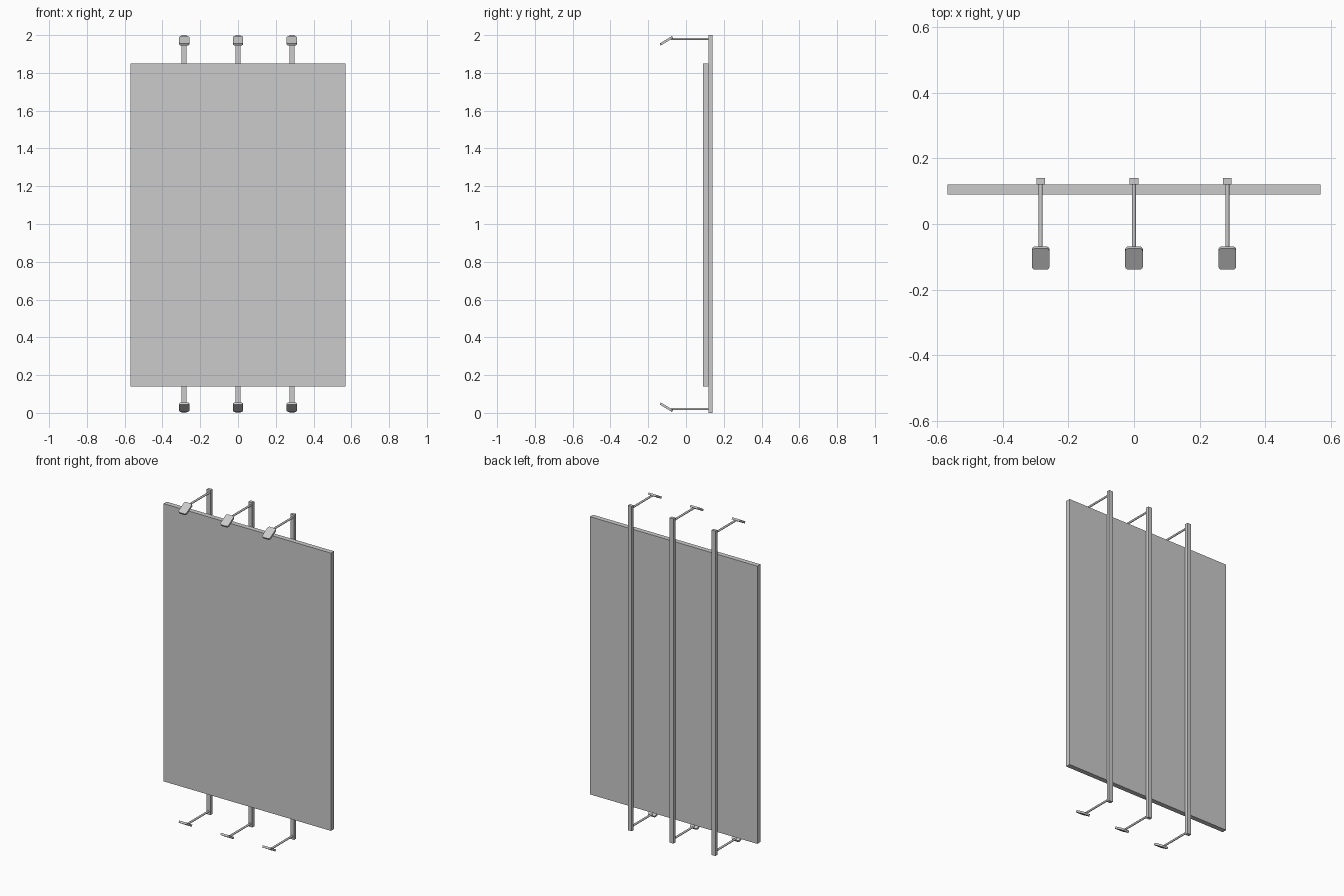
import bpy
import bmesh
from math import radians, pi
from mathutils import Matrix, Vector

cube = bpy.data.objects.get("Cube")
if cube:
    bpy.data.objects.remove(cube, do_unlink=True)

grey = bpy.data.materials.new("light grey")
grey.use_nodes = True
colour = (0.6, 0.6, 0.6, 1)
grey.diffuse_color = colour
grey.node_tree.nodes["Principled BSDF"].inputs["Base Color"].default_value = colour


def finish(name, bm):
    mesh = bpy.data.meshes.new(name)
    bm.to_mesh(mesh)
    bm.free()
    mesh.materials.append(grey)
    obj = bpy.data.objects.new(name, mesh)
    bpy.context.collection.objects.link(obj)
    return obj


def box(name, centre, size):
    bm = bmesh.new()
    bmesh.ops.create_cube(bm, size=1, matrix=Matrix.LocRotScale(Vector(centre), None, Vector(size)))
    return finish(name, bm)


def arm(name, x, z):
    # Thin round rod running forward from the post
    bm = bmesh.new()
    place = Matrix.Translation((x, 0.02, z)) @ Matrix.Rotation(pi / 2, 4, "X")
    bmesh.ops.create_cone(bm, cap_ends=True, segments=12, radius1=0.006, radius2=0.006,
                          depth=0.2, matrix=place)
    for face in bm.faces:
        face.smooth = len(face.verts) == 4
    return finish(name, bm)


def lamp_head(name, x, z, tilt):
    # Flat slab with rounded outline corners, tilted towards the panel
    bm = bmesh.new()
    bmesh.ops.create_cube(bm, size=1, matrix=Matrix.Diagonal((0.054, 0.076, 0.012, 1)))
    corners = [e for e in bm.edges if abs(e.verts[0].co.z - e.verts[1].co.z) > 0.005]
    bmesh.ops.bevel(bm, geom=corners, offset=0.011, segments=3, profile=0.5, affect="EDGES")
    bm.transform(Matrix.Translation((x, -0.104, z)) @ Matrix.Rotation(tilt, 4, "X"))
    return finish(name, bm)


# Sign board
box("panel", (0, 0.105, 0.995), (1.14, 0.03, 1.71))

# Posts, each with a lamp at the top and bottom
for side, x in (("right", -0.285), ("centre", 0), ("left", 0.285)):
    box(side + "_post", (x, 0.13, 1), (0.026, 0.02, 2))
    for level, sign in (("upper", 1), ("lower", -1)):
        arm(f"{side}_{level}_arm", x, 1 + sign * 0.98)
        lamp_head(f"{side}_{level}_lamp", x, 1 + sign * 0.97, sign * radians(31))
